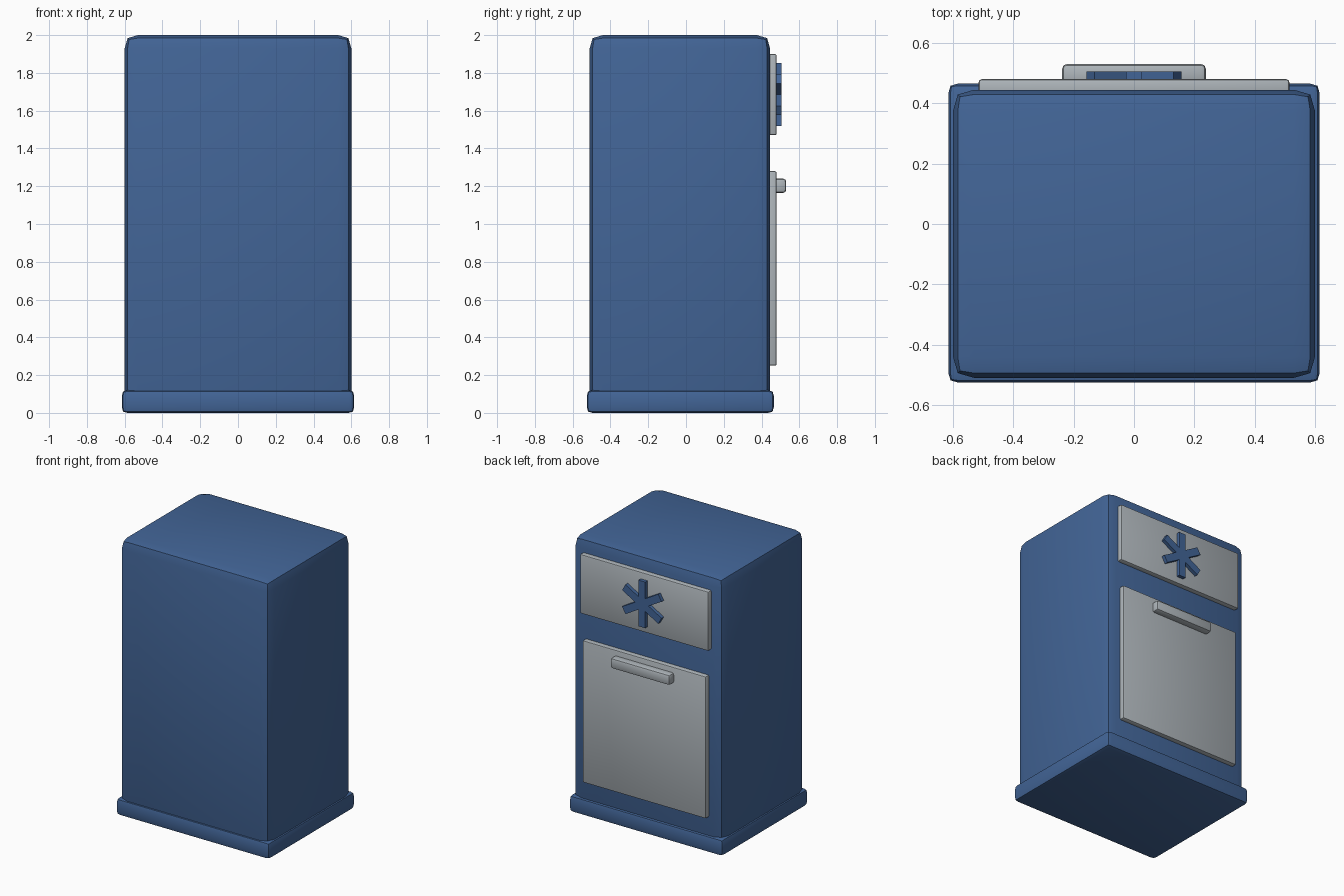
import bpy
import bmesh
import math
from mathutils import Matrix, Vector

cube = bpy.data.objects.get("Cube")
if cube:
    bpy.data.objects.remove(cube, do_unlink=True)


def material(name, rgb):
    mat = bpy.data.materials.new(name)
    mat.use_nodes = True
    color = (*rgb, 1)
    mat.diffuse_color = color
    mat.node_tree.nodes["Principled BSDF"].inputs["Base Color"].default_value = color
    return mat


blue = material("cabinet blue", (0.055, 0.13, 0.31))
grey = material("panel grey", (0.42, 0.46, 0.49))


def add_box(bm, low, high, turn=0):
    """Box between two corners, turned about its own y axis."""
    low, high = Vector(low), Vector(high)
    matrix = (Matrix.Translation((low + high) / 2) @ Matrix.Rotation(turn, 4, "Y")
              @ Matrix.Diagonal((*(high - low), 1)))
    bmesh.ops.create_cube(bm, size=1, matrix=matrix)


def finish(name, bm, mat, bevel=0, profile=0.5):
    mesh = bpy.data.meshes.new(name)
    bm.to_mesh(mesh)
    bm.free()
    obj = bpy.data.objects.new(name, mesh)
    bpy.context.collection.objects.link(obj)
    mesh.materials.append(mat)
    bpy.ops.object.select_all(action="DESELECT")
    bpy.context.view_layer.objects.active = obj
    obj.select_set(True)
    if bevel:
        mod = obj.modifiers.new("rounded edges", "BEVEL")
        mod.width = bevel
        mod.segments = 2
        mod.profile = profile
        bpy.ops.object.modifier_apply(modifier=mod.name)
        bpy.ops.object.shade_smooth_by_angle(angle=math.radians(30))
    return obj


def box(name, low, high, mat, bevel, profile=0.5):
    bm = bmesh.new()
    add_box(bm, low, high)
    return finish(name, bm, mat, bevel, profile)


# Cabinet and plinth
box("cabinet_body", (-0.6, -0.51, 0.03), (0.6, 0.445, 2), blue, 0.07, 0.6)
box("plinth", (-0.615, -0.525, 0), (0.615, 0.465, 0.12), blue, 0.03, 0.6)

# Drawer front, door and handle
box("drawer_front", (-0.515, 0.42, 1.47), (0.515, 0.48, 1.9), grey, 0.01)
box("door", (-0.495, 0.42, 0.25), (0.495, 0.48, 1.28), grey, 0.01)
box("door_handle", (-0.238, 0.46, 1.165), (0.238, 0.53, 1.24), grey, 0.015)

# Six-armed star made of three crossed bars
bm = bmesh.new()
for i in range(3):
    add_box(bm, (-0.027, 0.46, 1.518), (0.027, 0.506, 1.852), i * math.pi / 3)
finish("star_emblem", bm, blue)
